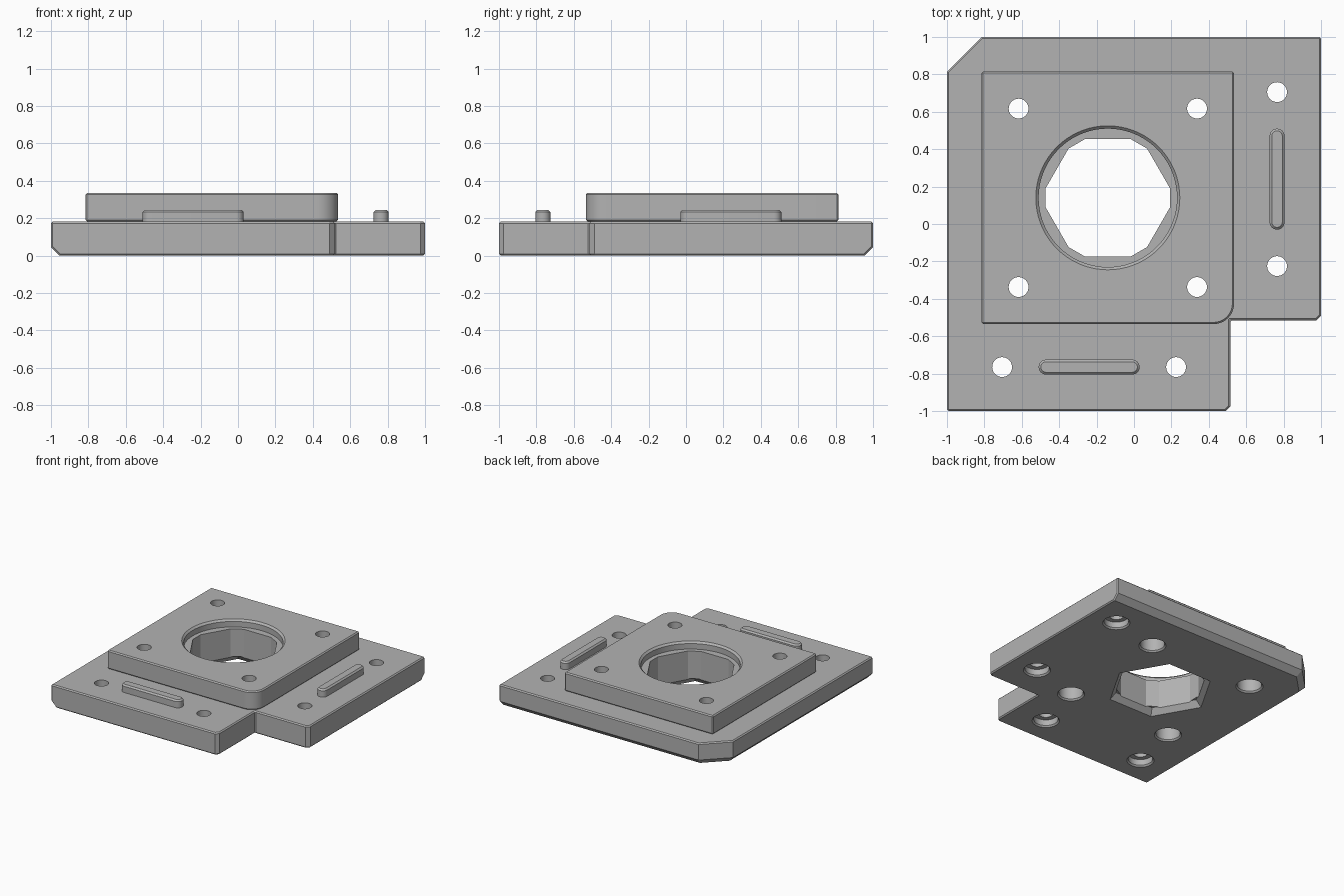
import bpy, bmesh, math
from mathutils import Vector

cube = bpy.data.objects.get("Cube")
if cube:
    bpy.data.objects.remove(cube)

BASE_TOP, RIDGE_TOP, PAD_TOP = 0.182, 0.245, 0.336
CENTER = (-0.14, 0.14)

grey = bpy.data.materials.new("mid_grey")
grey.use_nodes = True
grey.diffuse_color = (0.45, 0.45, 0.45, 1)
grey.node_tree.nodes["Principled BSDF"].inputs["Base Color"].default_value = (0.45, 0.45, 0.45, 1)


def loft(name, layers, cuts=()):
    """Closed solid through (outline, z) layers, trimmed by planes (point, normal)."""
    bm = bmesh.new()
    rings = [[bm.verts.new((x, y, z)) for x, y in pts] for pts, z in layers]
    for low, high in zip(rings, rings[1:]):
        for i in range(len(low)):
            j = (i + 1) % len(low)
            bm.faces.new((low[i], low[j], high[j], high[i]))
    bm.faces.new(rings[0][::-1])
    bm.faces.new(rings[-1])
    for point, normal in cuts:
        geom = bm.verts[:] + bm.edges[:] + bm.faces[:]
        cut = bmesh.ops.bisect_plane(bm, geom=geom, plane_co=point, plane_no=normal, clear_outer=True)
        edges = [e for e in cut["geom_cut"] if isinstance(e, bmesh.types.BMEdge)]
        bmesh.ops.contextual_create(bm, geom=edges)
    bmesh.ops.recalc_face_normals(bm, faces=bm.faces[:])
    mesh = bpy.data.meshes.new(name)
    bm.to_mesh(mesh)
    bm.free()
    ob = bpy.data.objects.new(name, mesh)
    bpy.context.collection.objects.link(ob)
    return ob


def ring(center, radius, count=40):
    step = math.tau / count
    return [(center[0] + radius * math.cos(i * step), center[1] + radius * math.sin(i * step))
            for i in range(count)]


def lathe(name, center, profile, count=40):
    return loft(name, [(ring(center, r, count), z) for r, z in profile])


def bevel(ob, width, angle=60):
    mod = ob.modifiers.new("edge_chamfer", "BEVEL")
    mod.width, mod.segments = width, 1
    mod.limit_method, mod.angle_limit = "ANGLE", math.radians(angle)


def finish(ob, cutters=()):
    """Cut, apply the modifiers, colour and shade."""
    for cutter in cutters:
        mod = ob.modifiers.new(cutter.name, "BOOLEAN")
        mod.operation, mod.solver, mod.object = "DIFFERENCE", "EXACT", cutter
    graph = bpy.context.evaluated_depsgraph_get()
    mesh = bpy.data.meshes.new_from_object(ob.evaluated_get(graph))
    ob.modifiers.clear()
    ob.data = mesh
    mesh.materials.clear()
    mesh.materials.append(grey)
    bpy.ops.object.select_all(action="DESELECT")
    ob.select_set(True)
    bpy.context.view_layer.objects.active = ob
    bpy.ops.object.shade_smooth_by_angle(angle=math.radians(25))


# Base plate with a notched corner and a clipped opposite corner
outline = [(-1, -1), (0.49, -1), (0.515, -0.975), (0.515, -0.515), (0.975, -0.515),
           (1, -0.49), (1, 1), (-0.815, 1), (-1, 0.815)]
c = 0.045
under_chamfers = [((-1, 0, c), (-1, 0, -1)), ((0, 1, c), (0, 1, -1)),
                  ((-1, 0.815, c), Vector((-1, 1, 0)).normalized() + Vector((0, 0, -1)))]
base = loft("base_plate", [(outline, 0), (outline, BASE_TOP)], under_chamfers)
bevel(base, 0.009)

# Raised square pad with one rounded corner
lo, hi, rad = -0.815, 0.535, 0.11
arc = [(hi - rad + rad * math.sin(a), -hi + rad - rad * math.cos(a))
       for a in (i * math.pi / 20 for i in range(11))]
pad_outline = [(lo, -hi)] + arc + [(hi, -lo), (lo, -lo)]
pad = loft("raised_pad", [(pad_outline, BASE_TOP), (pad_outline, PAD_TOP)])
bevel(pad, 0.009)


# Rounded locating ridges, mirrored across the diagonal
def capsule(r, x0=-0.51, x1=0.03, y=-0.765, half=0.04):
    pts = []
    for cx, start in ((x1 - half, -90), (x0 + half, 90)):
        for i in range(13):
            a = math.radians(start + i * 15)
            pts.append((cx + r * math.cos(a), y + r * math.sin(a)))
    return pts


def flip(pts):
    return [(-y, -x) for x, y in pts]


levels = [(0.04, BASE_TOP - 0.005), (0.04, RIDGE_TOP - 0.012), (0.028, RIDGE_TOP)]
finish(loft("front_ridge", [(capsule(r), z) for r, z in levels]))
finish(loft("side_ridge", [(flip(capsule(r)), z) for r, z in levels]))

# Screw holes: bottom counterbore with chamfered mouth, narrow shaft through
cutters = []


def screw_hole(center, depth):
    profile = [(0.112, -0.01), (0.092, 0.012), (0.092, depth), (0.053, depth), (0.053, 0.5)]
    cutters.append(lathe("screw_cutter", center, profile))


for sx in (-1, 1):
    for sy in (-1, 1):
        screw_hole((CENTER[0] + sx * 0.477, CENTER[1] + sy * 0.477), 0.2)
for x in (-0.705, 0.225):
    screw_hole((x, -0.765), 0.06)
    screw_hole((0.765, -x), 0.06)

# Central opening: round recess on top, clipped hexagon through, flared below
cutters.append(lathe("recess_cutter", CENTER, [(0.37, PAD_TOP - 0.06), (0.37, PAD_TOP - 0.015),
                                               (0.40, PAD_TOP + 0.015)], 72))
clipped = []
for k in range(6):
    for off in (-0.05, 0.05):
        a = k * math.pi / 3
        clipped.append((CENTER[0] + 0.333 * math.cos(a) - off * math.sin(a),
                        CENTER[1] + 0.333 * math.sin(a) + off * math.cos(a)))
cutters.append(loft("hexagon_cutter", [(clipped, -0.1), (clipped, 0.5)]))
cutters.append(lathe("flare_cutter", CENTER, [(0.41, -0.01), (0.355, 0.05)], 6))

finish(base, cutters)
finish(pad, cutters)
for cutter in cutters:
    bpy.data.objects.remove(cutter)
